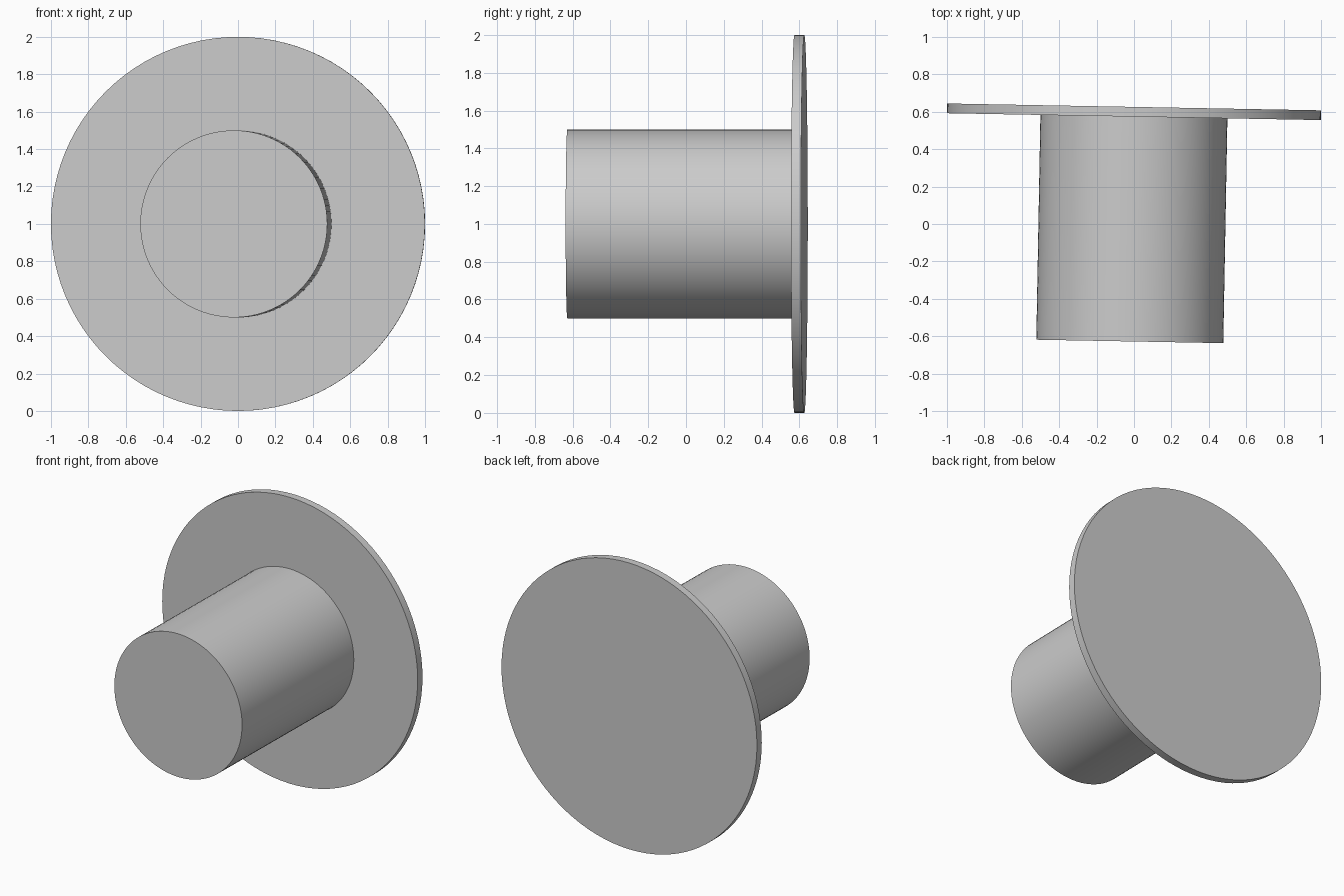
import bpy, bmesh, math
from mathutils import Matrix, Vector

SEGMENTS = 96
SHAFT_RADIUS, DISC_RADIUS = 0.5, 1.0
SHAFT_FRONT, DISC_FRONT, DISC_BACK = -1.228, -0.026, 0.026

cube = bpy.data.objects.get("Cube")
if cube:
    bpy.data.objects.remove(cube, do_unlink=True)

# Half profile of shaft and disc as (radius, distance along the y axis)
profile = [(0, SHAFT_FRONT), (SHAFT_RADIUS, SHAFT_FRONT),
           (SHAFT_RADIUS, DISC_FRONT), (DISC_RADIUS, DISC_FRONT),
           (DISC_RADIUS, DISC_BACK), (0, DISC_BACK)]

# Revolve the profile into one closed flanged shaft
bm = bmesh.new()
verts = [bm.verts.new((r, y, 0)) for r, y in profile]
edges = [bm.edges.new(pair) for pair in zip(verts, verts[1:])]
bmesh.ops.spin(bm, geom=verts + edges, cent=(0, 0, 0), axis=(0, 1, 0),
               angle=math.tau, steps=SEGMENTS)
bmesh.ops.remove_doubles(bm, verts=bm.verts[:], dist=0.0001)
bmesh.ops.recalc_face_normals(bm, faces=bm.faces[:])

# Slight turn about the vertical, pivoting on the disc centre
bm.transform(Matrix.Translation(Vector((0, 0.6, 1)))
             @ Matrix.Rotation(math.radians(-1.05), 4, "Z"))

mesh = bpy.data.meshes.new("flanged_shaft")
bm.to_mesh(mesh)
bm.free()
part = bpy.data.objects.new("flanged_shaft", mesh)
bpy.context.collection.objects.link(part)

# Smooth round walls with crisp rims
bpy.ops.object.select_all(action="DESELECT")
part.select_set(True)
bpy.context.view_layer.objects.active = part
bpy.ops.object.shade_smooth_by_angle(angle=math.radians(30))
